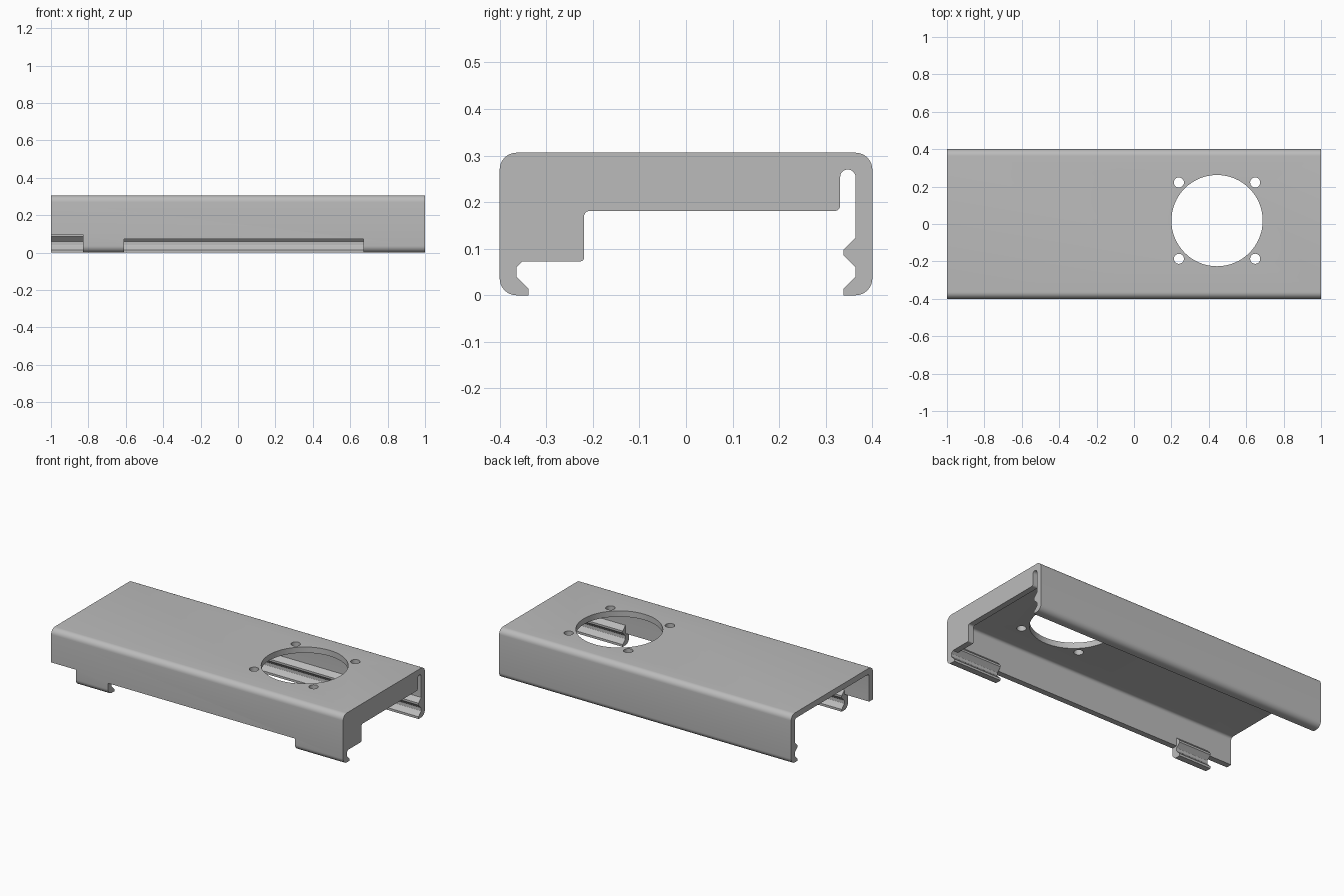
import bpy, bmesh, math
from mathutils import Vector

cube = bpy.data.objects.get("Cube")
if cube:
    bpy.data.objects.remove(cube, do_unlink=True)

grey = bpy.data.materials.new("mid grey")
grey.use_nodes = True
GREY = (0.5, 0.5, 0.5, 1)
grey.diffuse_color = GREY
grey.node_tree.nodes["Principled BSDF"].inputs["Base Color"].default_value = GREY


def rounded(points, steps=8):
    """Turn (a, b, radius) corners into an outline with filleted corners."""
    out = []
    for i, (a, b, r) in enumerate(points):
        p = Vector((a, b))
        if not r:
            out.append(p)
            continue
        u = (Vector(points[i - 1][:2]) - p).normalized()
        v = (Vector(points[(i + 1) % len(points)][:2]) - p).normalized()
        half = u.angle(v) / 2
        centre = p + (u + v).normalized() * (r / math.sin(half))
        start = p + u * (r / math.tan(half)) - centre
        end = p + v * (r / math.tan(half)) - centre
        sweep = start.angle_signed(end)
        for k in range(steps + 1):
            t = -sweep * k / steps
            out.append(centre + Vector((start.x * math.cos(t) - start.y * math.sin(t),
                                        start.x * math.sin(t) + start.y * math.cos(t))))
    return out


def finish(name, bm):
    bmesh.ops.recalc_face_normals(bm, faces=bm.faces)
    mesh = bpy.data.meshes.new(name)
    bm.to_mesh(mesh)
    bm.free()
    mesh.materials.append(grey)
    ob = bpy.data.objects.new(name, mesh)
    bpy.context.collection.objects.link(ob)
    return ob


def extrude_x(name, outline, x0, x1):
    """Extrude a (y, z) outline along x."""
    bm = bmesh.new()
    face = bm.faces.new([bm.verts.new((x0, p[0], p[1])) for p in outline])
    new = bmesh.ops.extrude_face_region(bm, geom=[face])["geom"]
    bmesh.ops.translate(bm, vec=(x1 - x0, 0, 0),
                        verts=[g for g in new if isinstance(g, bmesh.types.BMVert)])
    return finish(name, bm)


def box(name, x0, x1, y0, y1, z0, z1):
    return extrude_x(name, [(y0, z0), (y1, z0), (y1, z1), (y0, z1)], x0, x1)


def drill(name, x, y, radius, sides):
    bm = bmesh.new()
    bmesh.ops.create_cone(bm, cap_ends=True, segments=sides, radius1=radius,
                          radius2=radius, depth=0.2)
    bmesh.ops.translate(bm, verts=bm.verts, vec=(x, y, TOP))
    return finish(name, bm)


def combine(target, other, operation):
    other.hide_render = True
    mod = target.modifiers.new(operation.lower(), "BOOLEAN")
    mod.operation, mod.solver, mod.object = operation, "EXACT", other
    bpy.context.view_layer.objects.active = target
    bpy.ops.object.modifier_apply(modifier=mod.name)
    bpy.data.objects.remove(other, do_unlink=True)


TOP, HALF, WALL, IN_R = 0.306, 0.4, 0.036, 0.0165
INNER = HALF - WALL
TIP = 0.338
LEDGE = 0.073

# Shell: half profile with two snap ridges, mirrored front to back
half = [(HALF, TOP, WALL), (HALF, 0, WALL), (TIP, 0, 0), (TIP, 0.014, 0),
        (INNER, 0.04, 0.004), (INNER, 0.06, 0.004), (TIP, 0.086, 0), (TIP, 0.098, 0),
        (INNER, 0.124, 0), (INNER, TOP - WALL, IN_R)]
mirrored = [(-y, z, r) for y, z, r in reversed(half)]
shell = extrude_x("clip_on_cover", rounded(half + mirrored), -1, 1)

# Front wall: cut away everything but the two clips
for x0, x1, height in ((-1.1, -0.83, 0.098), (-0.61, 0.67, LEDGE)):
    combine(shell, box("wall_notch", x0, x1, -0.5, -0.3, -0.1, height), "DIFFERENCE")
    combine(shell, box("ridge_cut", x0, x1, -INNER, -0.3, -0.1, 0.13), "DIFFERENCE")

# End plate with a foot at the front and a slot beside the back wall
buried = TOP - WALL / 2
slot = INNER - 2 * IN_R
plate = [(-0.38, LEDGE, 0), (-0.219, LEDGE, 0.007), (-0.219, 0.181, 0.012),
         (slot, 0.181, 0.012), (slot, TOP - WALL, IN_R * 0.98),
         (slot + IN_R, TOP - WALL, 0), (slot + IN_R, buried, 0), (-0.38, buried, 0)]
combine(shell, extrude_x("end_plate", rounded(plate), 1 - WALL, 1), "UNION")

# Round opening and four screw holes in the top
CX, CY, PITCH = 0.444, 0.018, 0.204
combine(shell, drill("round_opening", CX, CY, 0.244, 64), "DIFFERENCE")
for sx in (-1, 1):
    for sy in (-1, 1):
        combine(shell, drill("screw_hole", CX + sx * PITCH, CY + sy * PITCH, 0.027, 24),
                "DIFFERENCE")

bpy.ops.object.select_all(action="DESELECT")
shell.select_set(True)
bpy.context.view_layer.objects.active = shell
bpy.ops.object.shade_smooth_by_angle(angle=math.radians(25))
